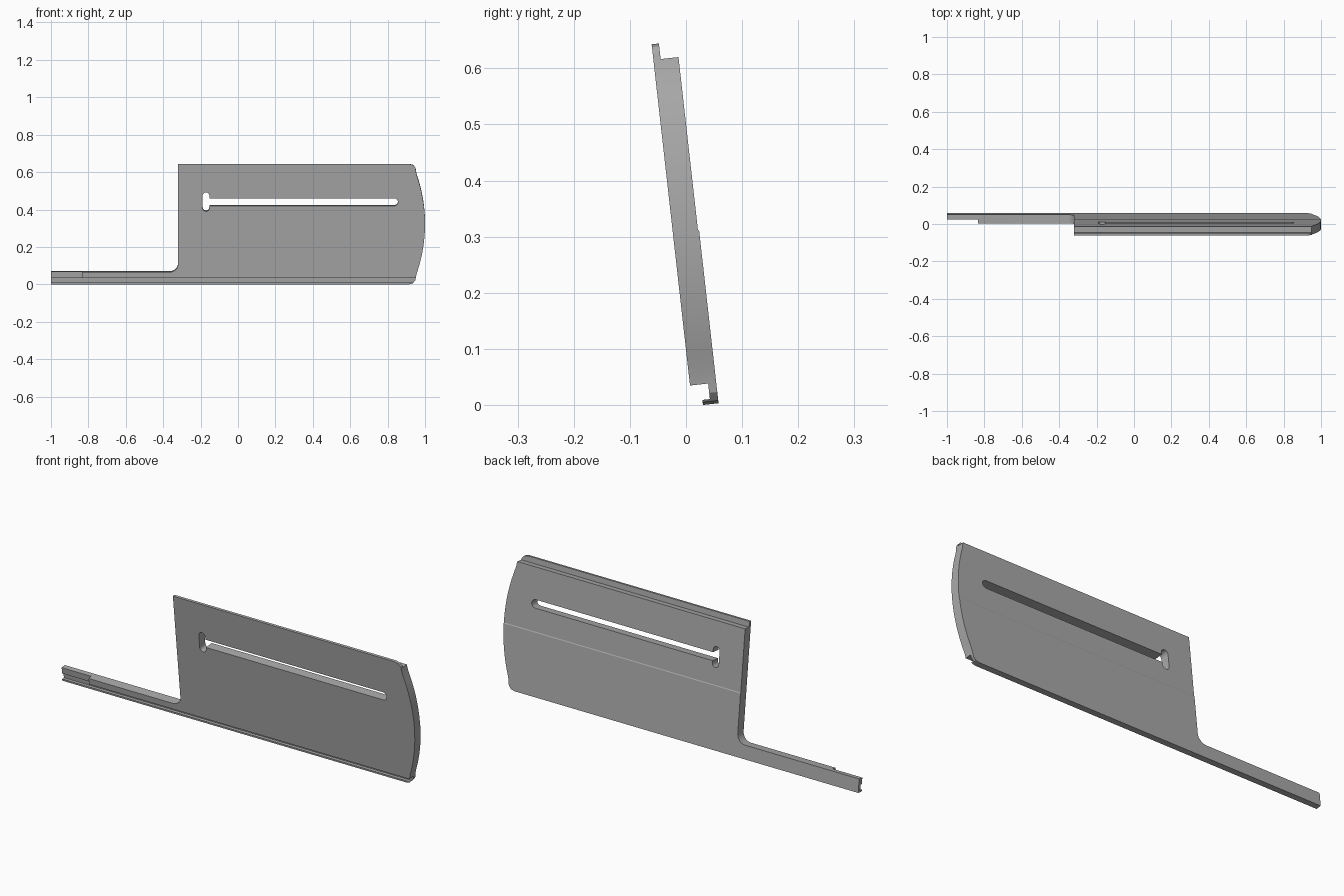
import bpy, bmesh, math

if "Cube" in bpy.data.objects:
    bpy.data.objects.remove(bpy.data.objects["Cube"])

TILT = 0.112  # lean of the plate, radians

steel = bpy.data.materials.new("plain_grey")
steel.diffuse_color = (0.4, 0.4, 0.4, 1)
steel.use_nodes = True
steel.node_tree.nodes["Principled BSDF"].inputs["Base Color"].default_value = steel.diffuse_color


def arc(cx, cz, r, a0, a1, n=8):
    return [(cx + r * math.cos(math.radians(a0 + (a1 - a0) * i / n)),
             cz + r * math.sin(math.radians(a0 + (a1 - a0) * i / n))) for i in range(n + 1)]


def prism(name, points, place, lo, hi):
    """Extrude a 2D outline between lo and hi; place maps (a, b, depth) to 3D."""
    bm = bmesh.new()
    rings = [[bm.verts.new(place(a, b, d)) for a, b in points] for d in (lo, hi)]
    n = len(points)
    bm.faces.new(rings[0])
    bm.faces.new(rings[1][::-1])
    for i in range(n):
        j = (i + 1) % n
        bm.faces.new((rings[0][j], rings[0][i], rings[1][i], rings[1][j]))
    bmesh.ops.recalc_face_normals(bm, faces=bm.faces)
    mesh = bpy.data.meshes.new(name)
    bm.to_mesh(mesh)
    bm.free()
    mesh.materials.append(steel)
    ob = bpy.data.objects.new(name, mesh)
    bpy.context.collection.objects.link(ob)
    return ob


def along_x(a, b, d):
    return (d, a, b)


def along_y(a, b, d):
    return (a, d, b)


# Plate: stepped cross-section (thickness, height) run along x
section = [(-0.047, 0.037), (-0.047, 0.649), (-0.034, 0.649), (-0.034, 0.621),
           (-0.002, 0.621), (-0.002, 0.312), (0, 0.308), (0, 0),
           (-0.028, 0), (-0.028, 0.009), (-0.0145, 0.009), (-0.0145, 0.037)]
plate = prism("slotted_plate", section, along_x, -1, 1.05)

# Front outline: arm, inner fillet, square corner, bowed right end
bow = arc(0.0, 0.325, 1.0, 15.5, -15.5, 16)
bow = [(1 - (1 - x) * 1.25, z) for x, z in bow]
outline = ([(-1.1, -0.05), (-1.1, 0.068)] + arc(-0.365, 0.113, 0.045, -90, 0)
           + [(-0.32, 0.7), (0.915, 0.7), (0.915, 0.649), (0.935, 0.644), (0.948, 0.63)]
           + bow + [(0.948, 0.02), (0.935, 0.005), (0.915, 0), (0.915, -0.05)])
outer = prism("outline_cutter", outline, along_y, -0.2, 0.2)

# Long slot with a rounded far end, and the tall keyhole at its near end
slot = prism("slot_cutter", [(-0.17, 0.424)] + arc(0.835, 0.4445, 0.0205, -90, 90)
             + [(-0.17, 0.465)], along_y, -0.2, 0.2)
keyhole = prism("keyhole_cutter", arc(-0.171, 0.413, 0.018, 180, 360)
                + arc(-0.171, 0.479, 0.018, 0, 180), along_y, -0.2, 0.2)

# Thinned tip of the arm
tip = prism("tip_cutter", [(-1.1, 0.02), (-0.835, 0.02), (-0.835, 0.1), (-1.1, 0.1)],
            along_y, -0.2, -0.0255)

for cutter, op in ((outer, 'INTERSECT'), (slot, 'DIFFERENCE'),
                   (keyhole, 'DIFFERENCE'), (tip, 'DIFFERENCE')):
    mod = plate.modifiers.new(cutter.name, 'BOOLEAN')
    mod.object = cutter
    mod.operation = op
    mod.solver = 'EXACT'
    bpy.context.view_layer.objects.active = plate
    bpy.ops.object.modifier_apply(modifier=mod.name)
    bpy.data.objects.remove(cutter)

# Lean the plate forward and stand it on the ground
plate.select_set(True)
bpy.ops.object.shade_smooth_by_angle(angle=math.radians(25))
plate.rotation_euler = (TILT, 0, 0)
plate.location = (0, 0.058, 0.0031)
